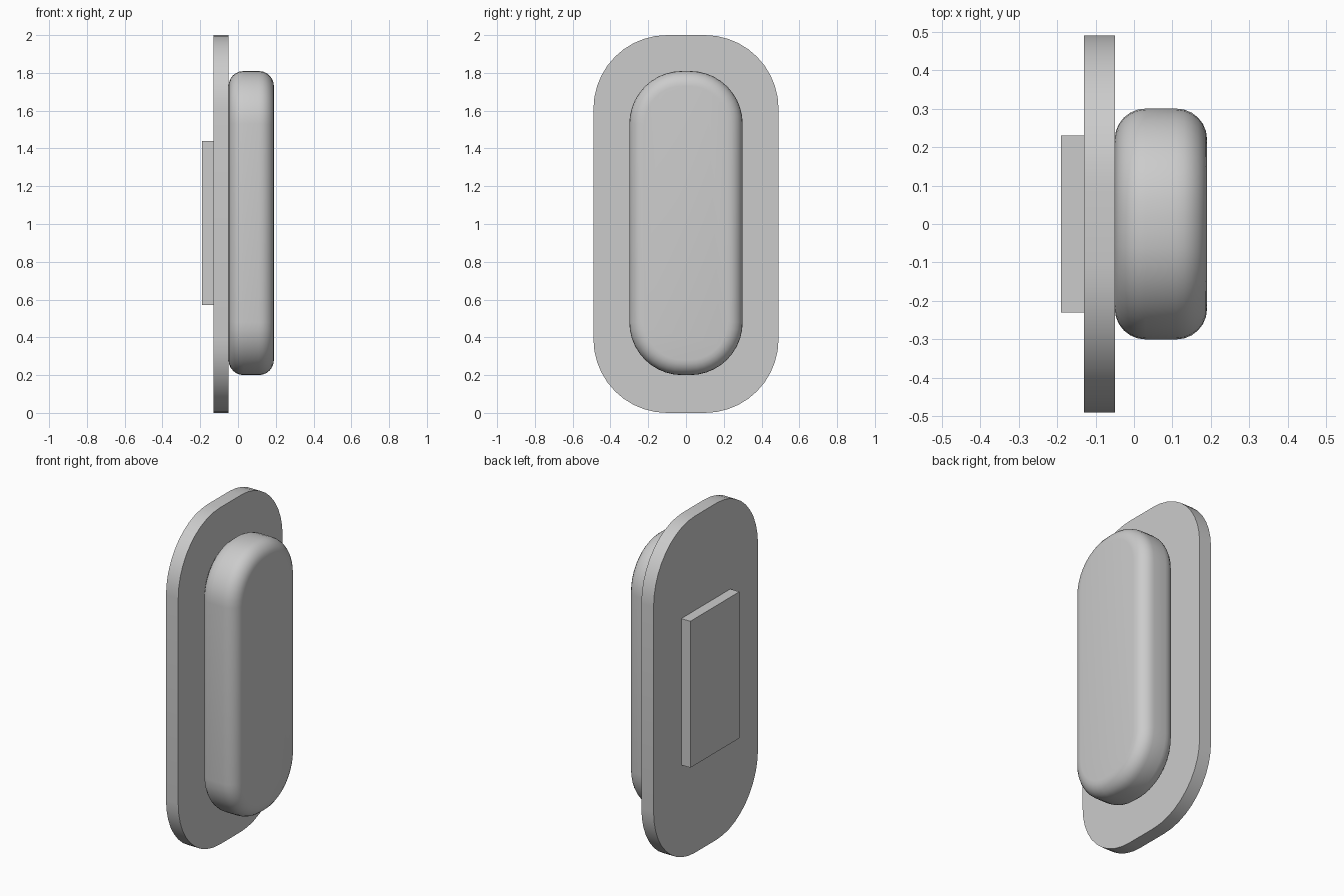
import bpy
import bmesh
from math import cos, sin, pi, radians

cube = bpy.data.objects.get("Cube")
if cube:
    bpy.data.objects.remove(cube, do_unlink=True)

grey = bpy.data.materials.new("light grey")
grey.use_nodes = True
colour = (0.6, 0.6, 0.6, 1)
grey.diffuse_color = colour
grey.node_tree.nodes["Principled BSDF"].inputs["Base Color"].default_value = colour


def rounded_slab(name, x0, x1, half_w, z0, z1, radius=0, steps=10, bevel=0):
    """Extrude a rounded rectangle in the YZ plane from x0 to x1."""
    mid, half_h = (z0 + z1) / 2, (z1 - z0) / 2
    outline = []
    for i, (sy, sz) in enumerate([(1, 1), (-1, 1), (-1, -1), (1, -1)]):
        cy, cz = sy * (half_w - radius), mid + sz * (half_h - radius)
        for k in range(steps + 1 if radius else 1):
            a = (i + k / steps) * pi / 2
            outline.append((cy + radius * cos(a), cz + radius * sin(a)))

    bm = bmesh.new()
    face = bm.faces.new([bm.verts.new((x0, y, z)) for y, z in outline])
    extruded = bmesh.ops.extrude_face_region(bm, geom=[face])["geom"]
    for v in extruded:
        if isinstance(v, bmesh.types.BMVert):
            v.co.x = x1
    bmesh.ops.recalc_face_normals(bm, faces=bm.faces)
    mesh = bpy.data.meshes.new(name)
    bm.to_mesh(mesh)
    bm.free()
    mesh.materials.append(grey)
    obj = bpy.data.objects.new(name, mesh)
    bpy.context.collection.objects.link(obj)

    if bevel:
        mod = obj.modifiers.new("Soft rim", "BEVEL")
        mod.width = bevel
        mod.segments = 6
        mod.angle_limit = radians(60)
    bpy.ops.object.select_all(action="DESELECT")
    obj.select_set(True)
    bpy.context.view_layer.objects.active = obj
    if bevel:
        bpy.ops.object.modifier_apply(modifier="Soft rim")
    if radius:
        bpy.ops.object.shade_smooth_by_angle(angle=radians(35))
    return obj


# Mounting block, flat plate and soft pad, stacked along x
rounded_slab("mounting_block", -0.19, -0.13, 0.23, 0.57, 1.44)
rounded_slab("back_plate", -0.13, -0.05, 0.49, 0, 2, radius=0.39)
rounded_slab("soft_pad", -0.05, 0.19, 0.3, 0.2, 1.81, radius=0.28, bevel=0.08)
